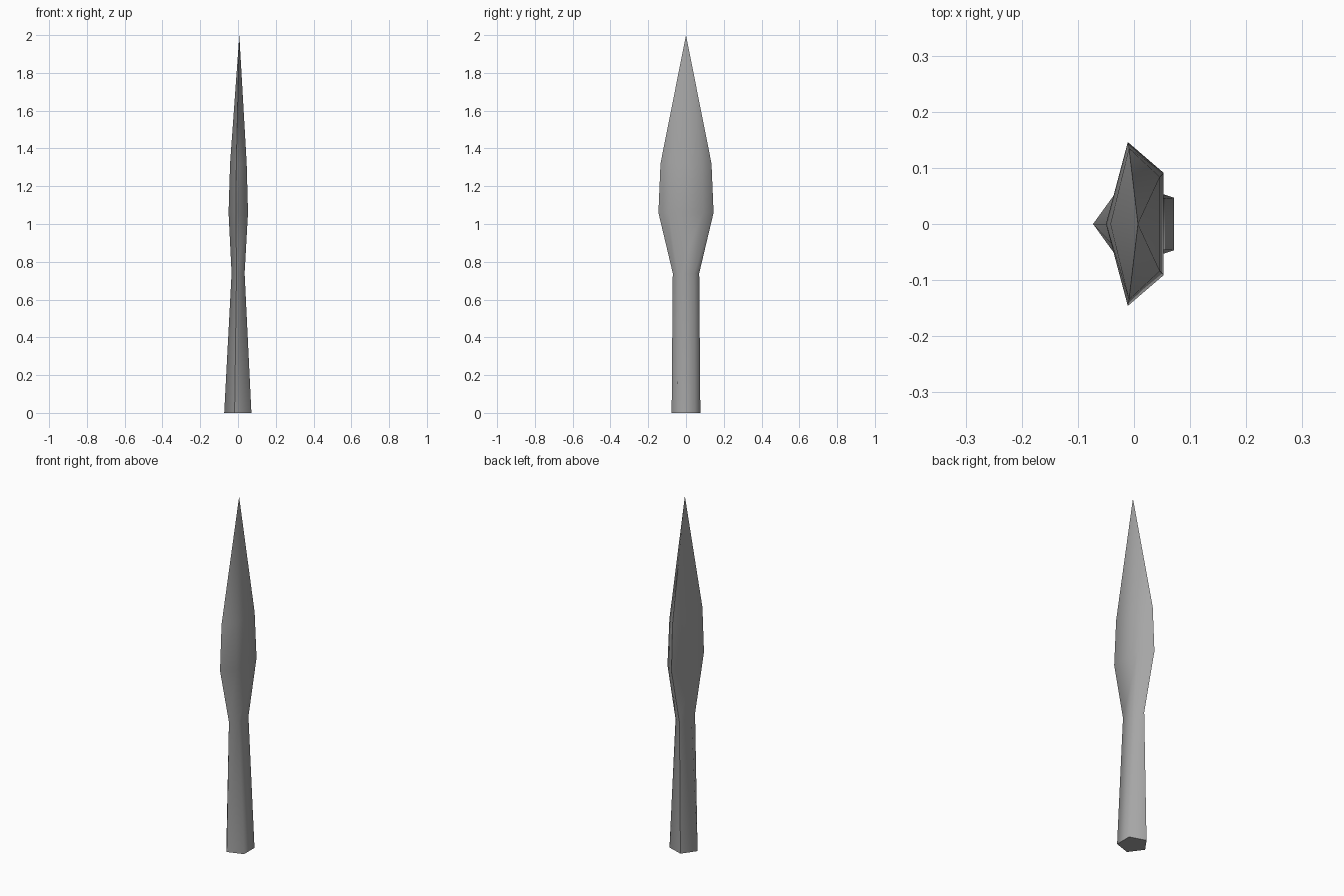
import bpy, bmesh

if "Cube" in bpy.data.objects:
    bpy.data.objects.remove(bpy.data.objects["Cube"])

# Pentagonal rings: z, front ridge x, side x, side y, back x, back y
RINGS = [
    (0.00, -0.073, -0.018, 0.076, 0.071, 0.047),
    (0.74, -0.034, -0.008, 0.070, 0.035, 0.044),
    (1.06, -0.050, -0.011, 0.146, 0.053, 0.091),
    (1.32, -0.042, -0.009, 0.135, 0.046, 0.084),
]
TIP = (0.007, 0, 2.0)
SIDES = (1, 4)  # corners that form the cutting edges

bm = bmesh.new()
rings = []
for z, xr, xs, ys, xb, yb in RINGS:
    section = [(xr, 0), (xs, -ys), (xb, -yb), (xb, yb), (xs, ys)]
    rings.append([bm.verts.new((x, y, z)) for x, y in section])

# Shaft and blade walls
for low, high in zip(rings, rings[1:]):
    for i in range(5):
        j = (i + 1) % 5
        bm.faces.new((low[i], low[j], high[j], high[i]))

# Pointed tip
tip = bm.verts.new(TIP)
for i in range(5):
    bm.faces.new((rings[-1][i], rings[-1][(i + 1) % 5], tip))

# Smooth walls with crisp cutting edges, flat base cap
for face in bm.faces:
    face.smooth = True
for i in SIDES:
    column = [ring[i] for ring in rings] + [tip]
    for a, b in zip(column, column[1:]):
        bm.edges.get((a, b)).smooth = False
base = bm.faces.new(rings[0][::-1])
for edge in base.edges:
    edge.smooth = False
bmesh.ops.recalc_face_normals(bm, faces=bm.faces[:])

mesh = bpy.data.meshes.new("spear_head")
bm.to_mesh(mesh)
bm.free()
obj = bpy.data.objects.new("spear_head", mesh)
bpy.context.collection.objects.link(obj)

# Dark grey metal
metal = bpy.data.materials.new("dark_metal")
metal.diffuse_color = (0.38, 0.38, 0.38, 1)
metal.use_nodes = True
metal.node_tree.nodes["Principled BSDF"].inputs["Base Color"].default_value = metal.diffuse_color
mesh.materials.append(metal)
